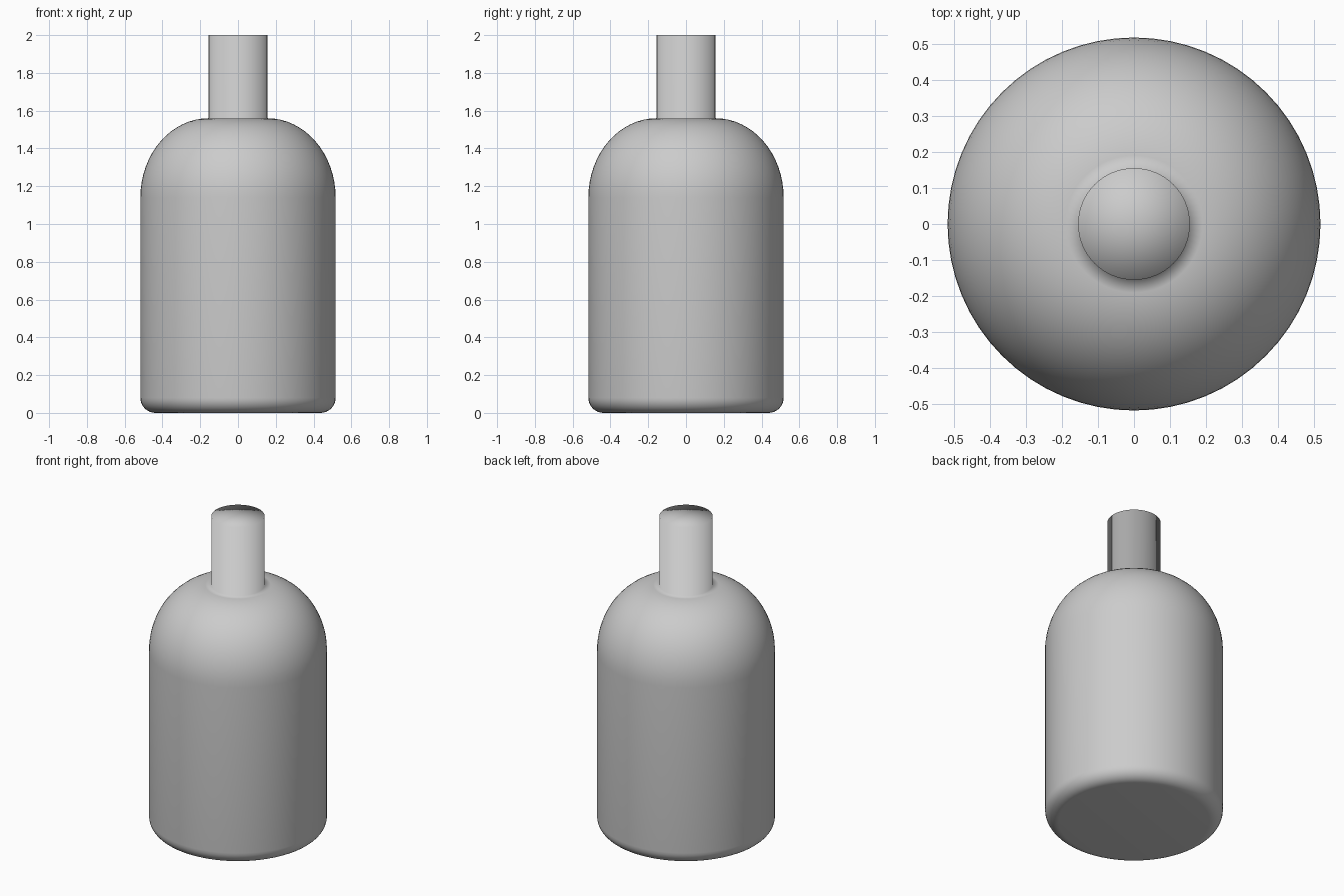
import bpy
import bmesh
from math import sin, cos, pi

cube = bpy.data.objects.get("Cube")
if cube:
    bpy.data.objects.remove(cube)

BODY_R, NECK_R = 0.517, 0.155
SHOULDER_Z, TOP_Z = 1.56, 2.0
DOME_H, FOOT_R = 0.42, 0.08


def arc(cx, cz, rx, rz, start, end, steps):
    """Points on an elliptical arc in the profile plane."""
    angles = [start + (end - start) * i / steps for i in range(steps + 1)]
    return [(cx + rx * cos(a), cz + rz * sin(a)) for a in angles]


def lathe(name, profile, material, segments=64):
    """Spin a profile of (radius, height) points around the z axis."""
    bm = bmesh.new()
    verts = [bm.verts.new((r, 0, z)) for r, z in profile]
    edges = [bm.edges.new(pair) for pair in zip(verts, verts[1:])]
    bmesh.ops.spin(bm, geom=verts + edges, cent=(0, 0, 0), axis=(0, 0, 1),
                   angle=2 * pi, steps=segments)
    bmesh.ops.remove_doubles(bm, verts=bm.verts, dist=0.0001)
    bmesh.ops.recalc_face_normals(bm, faces=bm.faces)
    for face in bm.faces:
        face.smooth = True
    mesh = bpy.data.meshes.new(name)
    bm.to_mesh(mesh)
    bm.free()
    mesh.materials.append(material)
    obj = bpy.data.objects.new(name, mesh)
    bpy.context.collection.objects.link(obj)
    return obj


# Plain grey surface
grey = bpy.data.materials.new("light_grey")
grey.use_nodes = True
colour = (0.6, 0.6, 0.6, 1)
grey.diffuse_color = colour
grey.node_tree.nodes["Principled BSDF"].inputs["Base Color"].default_value = colour

# Flat base, rounded foot, straight wall, domed shoulder, closed neck
profile = [(0, 0)]
profile += arc(BODY_R - FOOT_R, FOOT_R, FOOT_R, FOOT_R, -pi / 2, 0, 8)
profile += arc(NECK_R, SHOULDER_Z - DOME_H, BODY_R - NECK_R, DOME_H, 0, pi / 2, 16)
profile += [(NECK_R, TOP_Z), (0, TOP_Z)]
lathe("bottle", profile, grey)
